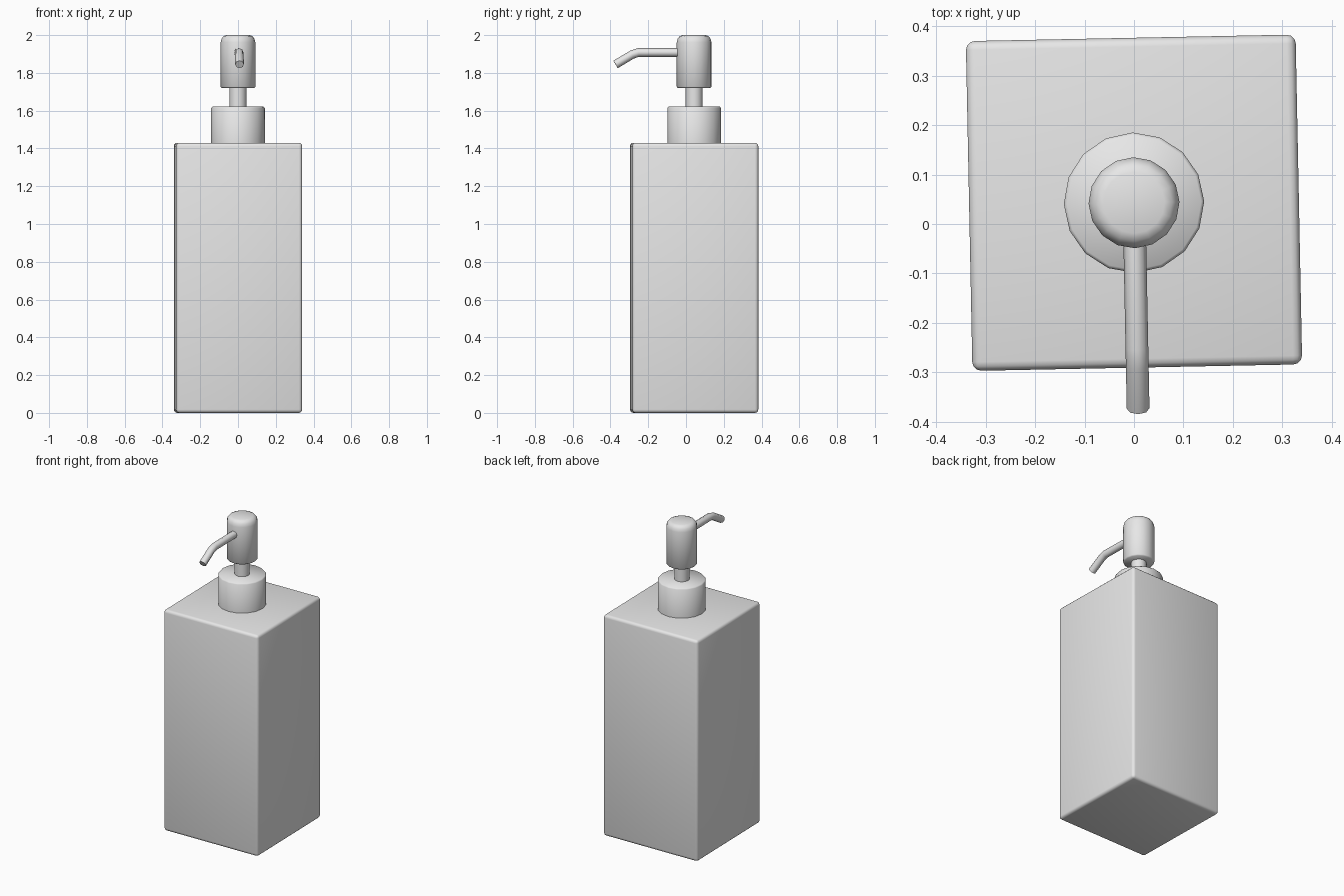
import bpy
import bmesh
import math
from mathutils import Matrix

cube = bpy.data.objects.get("Cube")
if cube:
    bpy.data.objects.remove(cube, do_unlink=True)

# One grey for the whole dispenser
grey = bpy.data.materials.new("plain grey")
grey.use_nodes = True
grey.diffuse_color = (0.8, 0.8, 0.8, 1)
grey.node_tree.nodes["Principled BSDF"].inputs["Base Color"].default_value = (0.8, 0.8, 0.8, 1)

# The whole dispenser stands slightly turned about this axis
PLACE = Matrix.Translation((0, 0.043, 0)) @ Matrix.Rotation(0.02, 4, "Z")


def finish(obj):
    obj.matrix_world = PLACE
    bpy.ops.object.select_all(action="DESELECT")
    obj.select_set(True)
    bpy.context.view_layer.objects.active = obj
    if obj.type == "CURVE":
        bpy.ops.object.convert(target="MESH")
        obj = bpy.context.view_layer.objects.active
    obj.data.materials.clear()
    obj.data.materials.append(grey)
    bpy.ops.object.shade_smooth_by_angle(angle=math.radians(50))


def add_mesh(name, bm):
    bmesh.ops.recalc_face_normals(bm, faces=bm.faces)
    mesh = bpy.data.meshes.new(name)
    bm.to_mesh(mesh)
    bm.free()
    obj = bpy.data.objects.new(name, mesh)
    bpy.context.collection.objects.link(obj)
    finish(obj)


def turned(name, profile, sides=16):
    """Closed round part from (radius, height) points, bottom to top."""
    bm = bmesh.new()
    rings = []
    for r, z in profile:
        angles = [math.tau * i / sides for i in range(sides)]
        rings.append([bm.verts.new((r * math.cos(a), r * math.sin(a), z)) for a in angles])
    for low, high in zip(rings, rings[1:]):
        for i in range(sides):
            j = (i + 1) % sides
            bm.faces.new((low[i], low[j], high[j], high[i]))
    bm.faces.new(rings[0][::-1])
    bm.faces.new(rings[-1])
    add_mesh(name, bm)


# Square bottle with softened edges
bm = bmesh.new()
bmesh.ops.create_cube(bm, size=1)
bmesh.ops.scale(bm, vec=(0.667, 0.667, 1.43), verts=bm.verts)
bmesh.ops.translate(bm, vec=(0, 0, 0.715), verts=bm.verts)
bmesh.ops.bevel(bm, geom=bm.edges[:], offset=0.018, segments=3, profile=0.5, affect="EDGES")
add_mesh("bottle", bm)

# Collar, stem and pump head
turned("collar", [(0.142, 1.42), (0.142, 1.614), (0.136, 1.621)])
turned("stem", [(0.045, 1.61), (0.045, 1.74)])
turned("pump_head", [(0.086, 1.72), (0.092, 1.727), (0.092, 1.962),
                     (0.087, 1.981), (0.077, 1.994), (0.062, 2.0)])

# Bent spout
curve = bpy.data.curves.new("spout", "CURVE")
curve.dimensions = "3D"
curve.bevel_depth = 0.023
curve.bevel_resolution = 2
curve.use_fill_caps = True
path = [(-0.06, 1.908), (-0.295, 1.908), (-0.328, 1.897), (-0.416, 1.845)]
line = curve.splines.new("POLY")
line.points.add(len(path) - 1)
for point, (y, z) in zip(line.points, path):
    point.co = (0, y, z, 1)
spout = bpy.data.objects.new("spout", curve)
bpy.context.collection.objects.link(spout)
finish(spout)
